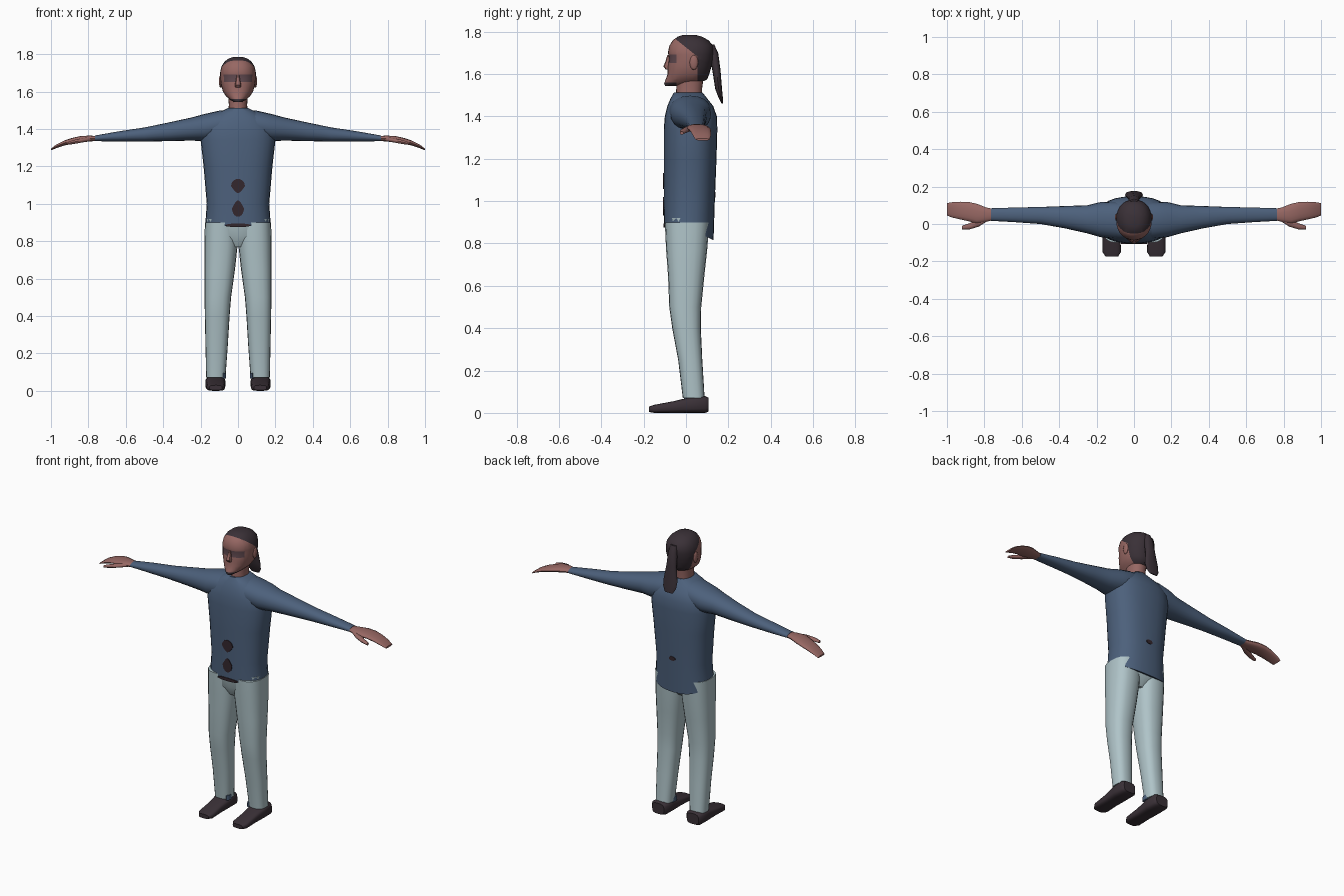
import bpy, bmesh, math
from mathutils import Vector, Matrix

if "Cube" in bpy.data.objects:
    bpy.data.objects.remove(bpy.data.objects["Cube"])


def material(name, *rgb):
    m = bpy.data.materials.new(name)
    m.use_nodes = True
    m.diffuse_color = (*rgb, 1)
    m.node_tree.nodes["Principled BSDF"].inputs["Base Color"].default_value = (*rgb, 1)
    return m


SHIRT = material("slate blue cloth", .073, .118, .2)
TROUSER = material("pale grey green cloth", .43, .55, .58)
SKIN = material("brown skin", .31, .137, .125)
DARK = material("dark hair and leather", .042, .03, .038)
LENS = material("tinted band", .12, .068, .08)
PATCH = material("dark brown patch", .034, .02, .026)


def finish(name, bm, mats, mirror=False):
    """Turn a bmesh into a smooth shaded object, mirrored to -x on request."""
    if mirror:
        bmesh.ops.scale(bm, vec=(-1, 1, 1), verts=bm.verts)
    bmesh.ops.recalc_face_normals(bm, faces=bm.faces)
    mesh = bpy.data.meshes.new(name)
    bm.to_mesh(mesh)
    bm.free()
    for m in mats:
        mesh.materials.append(m)
    ob = bpy.data.objects.new(name, mesh)
    bpy.context.collection.objects.link(ob)
    bpy.ops.object.select_all(action="DESELECT")
    ob.select_set(True)
    bpy.context.view_layer.objects.active = ob
    bpy.ops.object.shade_smooth_by_angle(angle=math.radians(45))
    return ob


def loft(axis, rings, n=20, p=2.2):
    """Skin rounded rings given as (position, low a, high a, low b, high b).
    A ring of four numbers is symmetric in b. The axes a, b depend on axis."""
    place = {"z": lambda t, a, b: (b, a, t),
             "x": lambda t, a, b: (t, a, b),
             "y": lambda t, a, b: (a, t, b)}[axis]
    bm = bmesh.new()
    loops = []
    for ring in rings:
        t, a0, a1, *b = ring
        b0, b1 = b if len(b) == 2 else (-b[0], b[0])
        loop = []
        for i in range(n):
            ang = math.tau * i / n
            c, s = math.cos(ang), math.sin(ang)
            ca = math.copysign(abs(c) ** (2 / p), c)
            sb = math.copysign(abs(s) ** (2 / p), s)
            loop.append(bm.verts.new(place(t, (a0 + a1) / 2 + ca * (a1 - a0) / 2,
                                           (b0 + b1) / 2 + sb * (b1 - b0) / 2)))
        loops.append(loop)
    for low, high in zip(loops, loops[1:]):
        for i in range(n):
            j = (i + 1) % n
            bm.faces.new((low[i], low[j], high[j], high[i]))
    bm.faces.new(loops[0])
    bm.faces.new(loops[-1])
    return bm


def part(name, mat, axis, rings, **kw):
    return finish(name, loft(axis, rings, **kw), [mat])


def pair(name, mat, axis, rings, **kw):
    for side in ("left", "right"):
        finish(side + "_" + name, loft(axis, rings, **kw), [mat], side == "right")


# Shirt body with a hem that dips at the back
bm = loft("z", [(.88, -.104, .13, .176), (1, -.105, .136, .167), (1.2, -.105, .144, .184),
                (1.34, -.105, .148, .2), (1.4, -.1, .146, .195), (1.45, -.088, .128, .165),
                (1.485, -.073, .1, .11), (1.513, -.057, .078, .052)], n=28, p=2.4)
for v in bm.verts:
    if v.co.z < .9:
        v.co.z -= .065 * max(0, v.co.y) / .13
finish("shirt_body", bm, [SHIRT])

# Sleeves, running from the middle of the chest to the wrist
pair("sleeve", SHIRT, "x", [(0, -.075, .11, 1.36, 1.5), (.1, -.08, .12, 1.345, 1.498),
                            (.18, -.07, .117, 1.335, 1.48), (.25, -.05, .1, 1.338, 1.461),
                            (.37, -.023, .096, 1.335, 1.435), (.5, 0, .091, 1.333, 1.408),
                            (.64, .01, .088, 1.333, 1.387), (.765, .017, .084, 1.335, 1.365)])

# Hands with joined, drooping fingers and a separate thumb
pair("hand", SKIN, "x", [(.75, .021, .08, 1.337, 1.362), (.79, .012, .088, 1.333, 1.365),
                         (.84, .002, .108, 1.328, 1.363), (.885, .015, .118, 1.323, 1.353),
                         (.93, .025, .119, 1.311, 1.338), (.97, .034, .117, 1.298, 1.318),
                         (.999, .045, .112, 1.286, 1.296)], n=14)
pair("thumb", SKIN, "x", [(.785, .015, .05, 1.335, 1.357), (.83, -.014, .03, 1.328, 1.352),
                          (.88, -.029, .004, 1.319, 1.341), (.92, -.029, -.01, 1.314, 1.328)], n=10)

# Trousers
part("trouser_seat", TROUSER, "z", [(.77, -.06, .06, .05), (.83, -.092, .103, .165),
                                    (.92, -.098, .112, .172)], p=2.6)
pair("trouser_leg", TROUSER, "z", [(.07, -.015, .088, .067, .17), (.25, -.037, .077, .054, .174),
                                   (.4, -.065, .07, .045, .177), (.5, -.079, .072, .037, .179),
                                   (.65, -.085, .087, .016, .18), (.77, -.094, .1, .003, .18),
                                   (.9, -.1, .11, 0, .177)], p=2.5)

# Shoes and the scrap of sock inside the ankle
pair("shoe", DARK, "y", [(-.174, .085, .152, .004, .03), (-.15, .07, .168, 0, .038),
                         (-.06, .072, .168, 0, .055), (.02, .067, .174, 0, .074),
                         (.09, .067, .174, 0, .079), (.106, .08, .162, .006, .072)], p=3.4)
pair("sock", SHIRT, "z", [(.065, -.01, .04, .063, .085), (.095, -.01, .04, .065, .085)], n=10)

# Neck
part("neck", SKIN, "z", [(1.48, -.05, .075, .052), (1.53, -.046, .076, .049),
                         (1.6, -.046, .085, .055)])

# Head, cut along the hairline, eye band and beard edge, then coloured by region
bm = loft("z", [(1.543, -.099, -.06, .018), (1.556, -.103, .06, .042), (1.575, -.096, .1, .064),
                (1.6, -.087, .11, .081), (1.635, -.086, .12, .09), (1.67, -.081, .128, .095),
                (1.705, -.085, .131, .095), (1.735, -.078, .127, .088), (1.76, -.062, .106, .072),
                (1.777, -.038, .075, .05), (1.785, -.015, .045, .025)], n=28)
hairline, slope = Vector((0, -.045, 1.762)), Vector((0, .8, 1))
cuts = [(hairline, slope), (Vector((0, .055, 0)), Vector((0, 1, 0))),
        (Vector((0, -.045, 0)), Vector((0, 1, 0)))]
cuts += [(Vector((0, 0, z)), Vector((0, 0, 1))) for z in (1.56, 1.652, 1.692)]
for co, no in cuts:
    bmesh.ops.bisect_plane(bm, geom=bm.verts[:] + bm.edges[:] + bm.faces[:],
                           plane_co=co, plane_no=no)
for f in bm.faces:
    c = f.calc_center_median()
    if c.y > .055 or (c - hairline).dot(slope) > 0 or (c.z < 1.56 and c.y < -.045):
        f.material_index = 1
    elif 1.652 < c.z < 1.692 and c.y < -.045:
        f.material_index = 2
finish("head", bm, [SKIN, DARK, LENS])

# Nose, ears and ponytail
part("nose", SKIN, "z", [(1.622, -.096, -.07, .014), (1.636, -.107, -.07, .017),
                         (1.66, -.097, -.07, .011), (1.69, -.088, -.07, .007)], n=8)
for side, sx in (("left", 1), ("right", -1)):
    bm = bmesh.new()
    bmesh.ops.create_uvsphere(bm, u_segments=12, v_segments=8, radius=1)
    bmesh.ops.transform(bm, verts=bm.verts, matrix=Matrix.Translation((.093 * sx, .037, 1.655))
                        @ Matrix.Diagonal((.009, .02, .035, 1)))
    finish(side + "_ear", bm, [SKIN])
part("ponytail", DARK, "z", [(1.74, .09, .133, .022), (1.7, .108, .152, .028),
                             (1.62, .124, .163, .033), (1.53, .138, .17, .048),
                             (1.49, .153, .174, .045), (1.46, .168, .176, .028)], n=12)


def plate(name, y, z, width, height, point=0):
    """Thin oval plate facing front or back; point draws its top or bottom to a tip."""
    bm = bmesh.new()
    ring = []
    for i in range(20):
        a = math.tau * i / 20
        taper = 1 - .5 * max(0, point * math.sin(a))
        ring.append(bm.verts.new((width * math.cos(a) * taper, y, z + height * math.sin(a))))
    face = bm.faces.new(ring)
    out = bmesh.ops.extrude_face_region(bm, geom=[face])
    bmesh.ops.translate(bm, vec=(0, math.copysign(.009, -y), 0),
                        verts=[v for v in out["geom"] if isinstance(v, bmesh.types.BMVert)])
    finish(name, bm, [PATCH])


# Dark patches on the shirt
plate("upper_front_patch", -.1075, 1.095, .037, .038, -1)
plate("lower_front_patch", -.1075, .975, .032, .044, 1)
plate("hem_patch", -.107, .885, .07, .01)
plate("back_patch", .14, 1.03, .022, .013)
